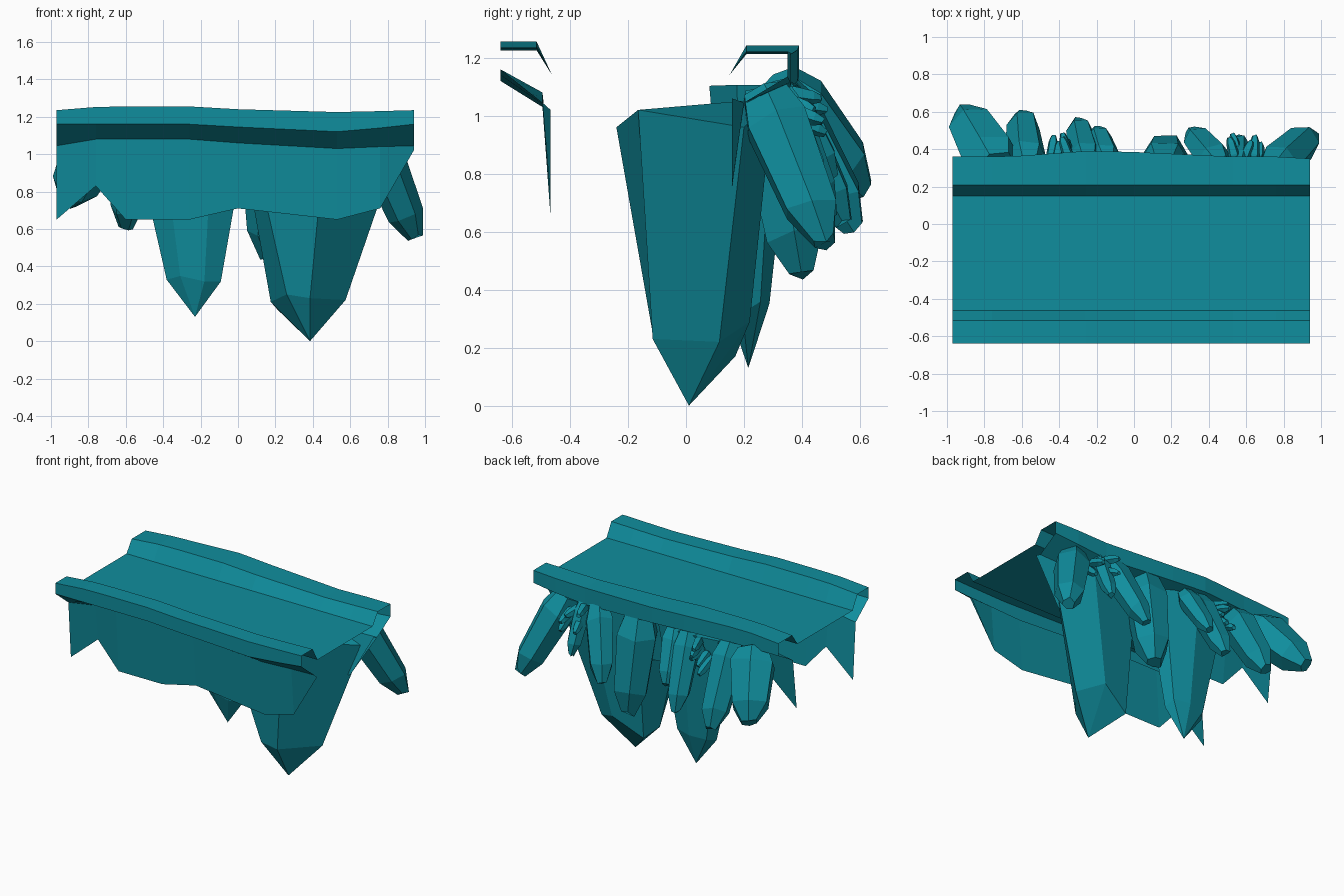
import bpy, math, random
from mathutils import Vector

random.seed(4)
mat = bpy.data.materials.new("teal")
mat.diffuse_color = (0.005, 0.27, 0.34, 1)


def make(name, verts, faces):
    me = bpy.data.meshes.new(name)
    me.from_pydata(verts, [], faces)
    me.materials.append(mat)
    ob = bpy.data.objects.new(name, me)
    bpy.context.collection.objects.link(ob)
    return ob


# Shelf: a folded sheet along x, with lips and ragged aprons front and back
# columns: x, lip top z, lip bottom z, apron top z, apron bottom z, back edge y
columns = [
    (-0.97, 1.235, 1.16, 1.045, 0.65, 0.36),
    (-0.76, 1.252, 1.16, 1.08, 0.83, 0.36),
    (-0.60, 1.255, 1.16, 1.08, 0.65, 0.365),
    (-0.26, 1.255, 1.16, 1.08, 0.65, 0.39),
    (0.00, 1.24, 1.145, 1.06, 0.71, 0.385),
    (0.53, 1.225, 1.12, 1.03, 0.65, 0.36),
    (0.76, 1.23, 1.14, 1.04, 0.71, 0.36),
    (0.94, 1.235, 1.16, 1.045, 1.02, 0.35),
]
verts, faces = [], []
for x, top, lip, fold, hem, back in columns:
    profile = [(-0.467, hem), (-0.495, fold), (-0.64, lip), (-0.64, top),
               (-0.515, top), (-0.462, 1.14), (0.15, 1.14), (0.208, top - 0.013),
               (back, top - 0.013), (back, lip - 0.025), (0.20, fold), (0.158, hem + 0.04)]
    verts += [(x, y, z) for y, z in profile]
n = 12
for c in range(len(columns) - 1):
    for k in range(n - 1):
        a = c * n + k
        faces.append((a, a + 1, a + n + 1, a + n))
make("shelf", verts, faces)


# Skin a stack of rings, closed by a flat base and a pointed or blunt tip
def skin(name, rings, tip=None):
    s = len(rings[0])
    vs = [p for ring in rings for p in ring]
    fs = [tuple(reversed(range(s)))]
    for r in range(len(rings) - 1):
        for i in range(s):
            a, b = r * s + i, r * s + (i + 1) % s
            fs.append((a, b, b + s, a + s))
    last = (len(rings) - 1) * s
    if tip is None:
        fs.append(tuple(range(last, last + s)))
    else:
        vs.append(tip)
        fs += [(last + i, last + (i + 1) % s, len(vs) - 1) for i in range(s)]
    return make(name, vs, fs)


# Crystals: faceted prisms growing from a base to a tip
def crystal(name, base, tip, rx, ry, rings, sides=6, blunt=0.0, turn=0.3):
    base, tip = Vector(base), Vector(tip)
    axis = tip - base
    d = axis.normalized()
    u = (Vector((1, 0, 0)) - d * d.x).normalized()
    v = d.cross(u)
    stack = []
    for t, s in rings + ([(1.0, blunt)] if blunt else []):
        ring = []
        for i in range(sides):
            a = turn + 2 * math.pi * i / sides
            j = t + random.uniform(-0.03, 0.03) * (t > 0)
            ring.append(base + axis * j + u * (rx * s * math.cos(a)) + v * (ry * s * math.sin(a)))
        stack.append(ring)
    return skin(name, stack, None if blunt else tip)


# Large hanging point: uneven six-sided prism, top ring and shoulder ring
top_ring = [(0.46, -0.165, 1.02), (0.10, -0.24, 0.96), (0.03, -0.03, 1.02),
            (0.20, 0.26, 1.06), (0.58, 0.30, 1.06), (0.83, 0.20, 0.96)]
shoulder = [(0.385, -0.115, 0.23), (0.26, -0.115, 0.25), (0.175, 0.04, 0.21),
            (0.21, 0.17, 0.17), (0.42, 0.22, 0.29), (0.575, 0.115, 0.22)]
skin("large_crystal", [top_ring, shoulder], (0.385, 0.01, 0.0))

# Second hanging point
crystal("second_crystal", (-0.25, 0.22, 1.1), (-0.23, 0.215, 0.13), 0.31, 0.15,
        [(0, 1), (0.79, 0.48)], 7)

# Medium crystals fanning out of the back: base, tip, width radius, depth radius
bulge = [(0, 0.7), (0.2, 1.0), (0.78, 0.82)]
medium = [
    ((-0.74, 0.31, 1.10), (-0.91, 0.60, 0.75), 0.16, 0.14),
    ((-0.57, 0.30, 1.10), (-0.60, 0.58, 0.61), 0.11, 0.12),
    ((-0.25, 0.32, 1.10), (-0.30, 0.54, 0.64), 0.09, 0.09),
    ((-0.14, 0.33, 1.10), (-0.20, 0.51, 0.78), 0.08, 0.07),
    ((0.16, 0.29, 1.10), (0.17, 0.40, 0.45), 0.145, 0.14),
    ((0.46, 0.31, 1.10), (0.31, 0.49, 0.66), 0.10, 0.09),
    ((0.56, 0.32, 1.10), (0.57, 0.46, 0.77), 0.06, 0.06),
    ((0.73, 0.27, 1.08), (0.945, 0.48, 0.56), 0.12, 0.12),
]
for i, (b, t, rx, ry) in enumerate(medium):
    crystal(f"medium_crystal_{i + 1}", b, t, rx, ry, bulge, 6, blunt=0.35, turn=0.2 + i)

# Clusters of little crystals in the gaps
for cx in (-0.40, 0.60):
    for i in range(5):
        x = cx + random.uniform(-0.06, 0.08)
        b = (x, 0.34, 1.08 - 0.025 * i)
        t = (x + random.uniform(-0.05, 0.05), random.uniform(0.43, 0.49), 1.06 - 0.04 * i)
        crystal(f"small_crystal_{cx:+.1f}_{i + 1}", b, t, 0.032, 0.032, bulge, 5, blunt=0.45)
